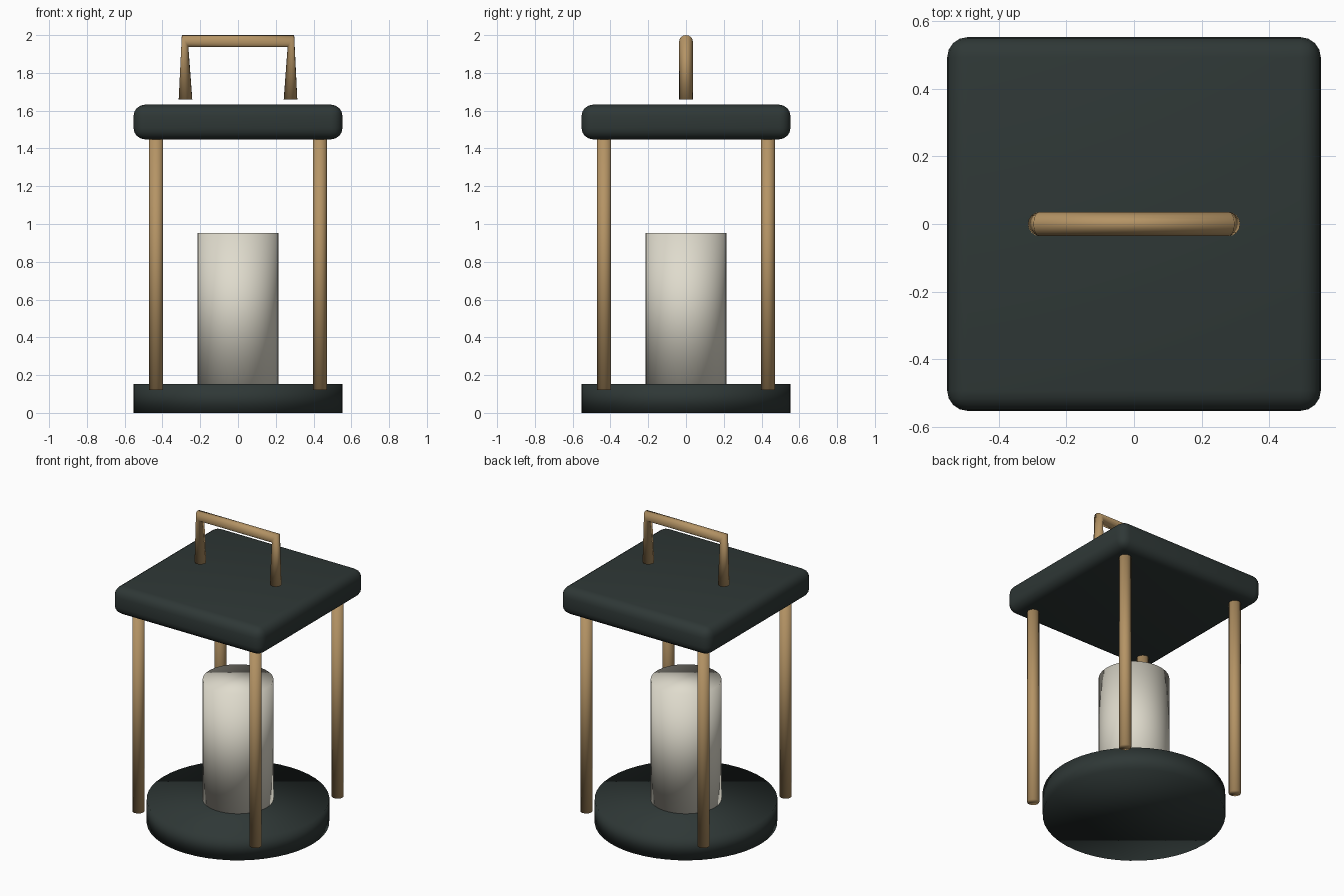
import bpy, bmesh, math
from mathutils import Vector

if "Cube" in bpy.data.objects:
    bpy.data.objects.remove(bpy.data.objects["Cube"])


def material(name, rgb):
    m = bpy.data.materials.new(name)
    m.diffuse_color = (*rgb, 1)
    m.use_nodes = True
    m.node_tree.nodes["Principled BSDF"].inputs["Base Color"].default_value = m.diffuse_color
    return m


DARK = material("dark_slate", (0.028, 0.039, 0.037))
BRASS = material("brass", (0.46, 0.295, 0.13))
WAX = material("candle_wax", (0.74, 0.71, 0.61))


def finish(name, bm, mat):
    bmesh.ops.recalc_face_normals(bm, faces=bm.faces)
    for f in bm.faces:
        f.smooth = True
    me = bpy.data.meshes.new(name)
    bm.to_mesh(me)
    bm.free()
    me.materials.append(mat)
    ob = bpy.data.objects.new(name, me)
    bpy.context.collection.objects.link(ob)
    return ob


def tube(name, points, radius, sides, mat):
    """Capped tube through points in an xz plane; rings face the chord of their neighbours."""
    pts = [Vector(p) for p in points]
    bm = bmesh.new()
    rings = []
    across = Vector((0, 1, 0))
    for i, p in enumerate(pts):
        along = (pts[min(i + 1, len(pts) - 1)] - pts[max(i - 1, 0)]).normalized()
        up = along.cross(across)
        angles = [2 * math.pi * k / sides for k in range(sides)]
        rings.append([bm.verts.new(p + radius * (math.cos(a) * across + math.sin(a) * up))
                      for a in angles])
    for a, b in zip(rings, rings[1:]):
        for k in range(sides):
            n = (k + 1) % sides
            bm.faces.new((a[k], a[n], b[n], b[k]))
    bm.faces.new(rings[0])
    bm.faces.new(rings[-1])
    return finish(name, bm, mat)


# Round base and candle
tube("base", [(0, 0, 0), (0, 0, 0.153)], 0.553, 48, DARK)
tube("candle", [(0, 0, 0.15), (0, 0, 0.952)], 0.214, 48, WAX)

# Square roof with rounded edges
bm = bmesh.new()
bmesh.ops.create_cube(bm, size=1)
bmesh.ops.scale(bm, vec=(1.106, 1.106, 0.183), verts=bm.verts)
bmesh.ops.translate(bm, vec=(0, 0, 1.54), verts=bm.verts)
roof = finish("roof", bm, DARK)
bevel = roof.modifiers.new("rounded_edges", 'BEVEL')
bevel.width = 0.06
bevel.segments = 4

# Four corner posts
for side, x in (("left", -0.433), ("right", 0.433)):
    for end, y in (("front", -0.433), ("back", 0.433)):
        tube(f"{end}_{side}_post", [(x, y, 0.122), (x, y, 1.47)], 0.037, 16, BRASS)

# Carrying handle above the roof
tube("handle", [(-0.278, 0, 1.66), (-0.28, 0, 1.968), (0.28, 0, 1.968), (0.278, 0, 1.66)],
     0.036, 16, BRASS)
